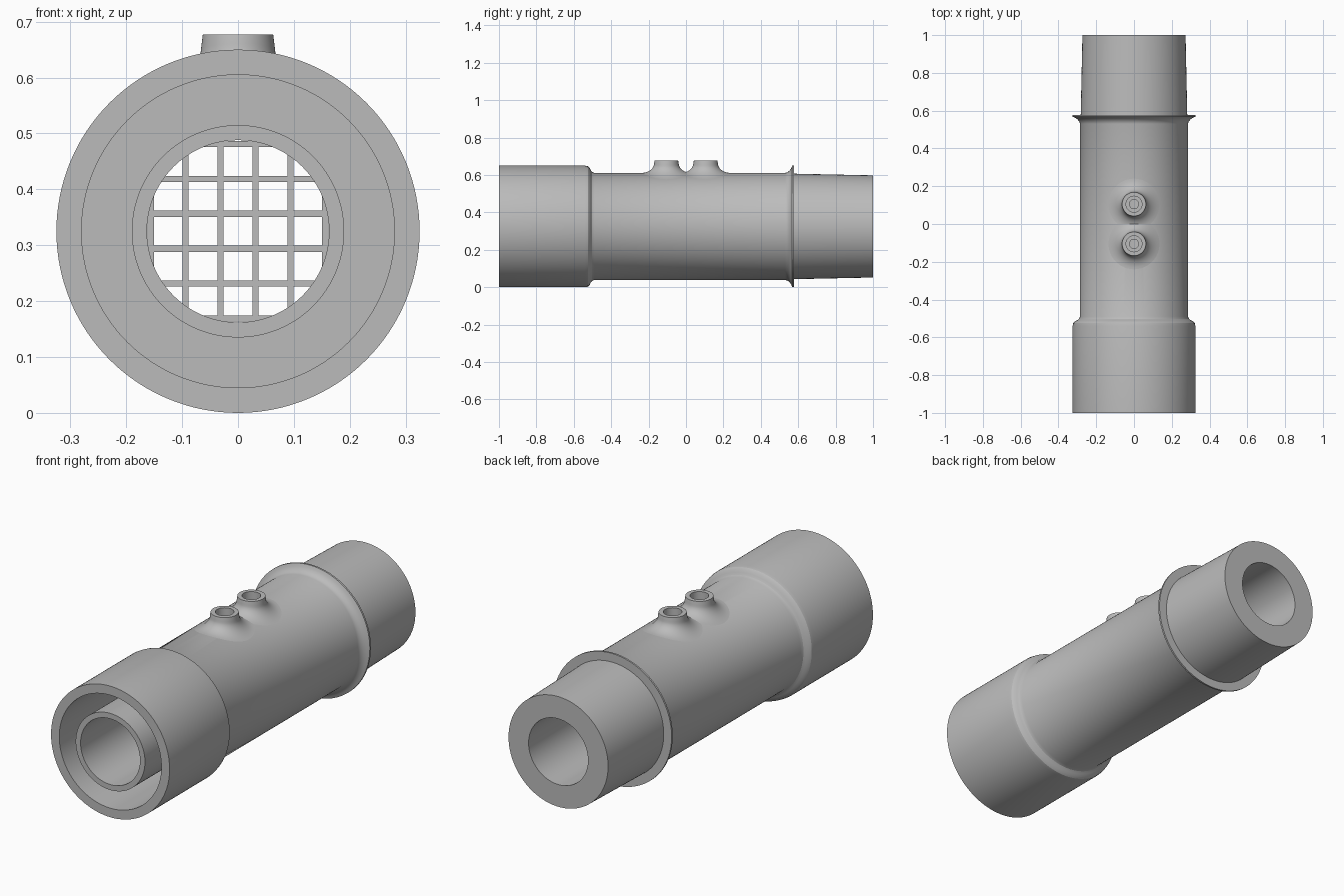
import bpy, bmesh, math

AXIS_Z = 0.325      # height of the tube axis
BODY_R = 0.286
BORE_R = 0.163
SEG = 128

cube = bpy.data.objects.get("Cube")
if cube:
    bpy.data.objects.remove(cube, do_unlink=True)

grey = bpy.data.materials.new("grey plastic")
grey.use_nodes = True
grey.diffuse_color = (0.5, 0.5, 0.5, 1)
grey.node_tree.nodes["Principled BSDF"].inputs["Base Color"].default_value = (0.5, 0.5, 0.5, 1)


def add_object(name, bm):
    mesh = bpy.data.meshes.new(name)
    bm.to_mesh(mesh)
    bm.free()
    mesh.materials.append(grey)
    obj = bpy.data.objects.new(name, mesh)
    bpy.context.collection.objects.link(obj)
    return obj


def smooth(obj, angle=30):
    bpy.ops.object.select_all(action='DESELECT')
    obj.select_set(True)
    bpy.context.view_layer.objects.active = obj
    bpy.ops.object.shade_smooth_by_angle(angle=math.radians(angle))


def skin(bm, rings, closed=False):
    """Bridge equal rings of points with quads."""
    loops = [[bm.verts.new(p) for p in ring] for ring in rings]
    pairs = list(zip(loops, loops[1:]))
    if closed:
        pairs.append((loops[-1], loops[0]))
    for a, b in pairs:
        n = len(a)
        for i in range(n):
            j = (i + 1) % n
            bm.faces.new((a[i], a[j], b[j], b[i]))


def circle(n):
    return [(math.cos(2 * math.pi * i / n), math.sin(2 * math.pi * i / n)) for i in range(n)]


# Tube: one closed profile (y, radius) turned around the long axis
profile = [
    (-1, 0.325), (-0.54, 0.325), (-0.525, 0.322), (-0.515, 0.313),      # socket
    (-0.51, 0.302), (-0.503, 0.292), (-0.49, BODY_R),
    (0.53, BODY_R), (0.543, 0.29), (0.555, 0.3), (0.563, 0.312),        # flared collar
    (0.568, 0.325), (0.577, 0.325), (0.577, 0.282),
    (1, 0.273), (1, BORE_R),                                            # tapered spigot
    (-1, BORE_R), (-1, 0.19), (-0.54, 0.19), (-0.54, 0.28), (-1, 0.28), # inner tube, recess
]
bm = bmesh.new()
skin(bm, [[(r * c, y, AXIS_Z + r * s) for c, s in circle(SEG)] for y, r in profile], closed=True)
bmesh.ops.recalc_face_normals(bm, faces=bm.faces[:])
tube = add_object("tube_body", bm)

# Pressure ports
PORT_Y = 0.105
PORT_TOP = 0.677
RIM_R, HOLE_R, FOOT_R = 0.063, 0.042, 0.135
PORT_SEG = 64


def drill(name, radius, y, bottom):
    """Cut a vertical hole in the tube, from the given height upwards."""
    bm = bmesh.new()
    skin(bm, [[(radius * c, y + radius * s, z) for c, s in circle(PORT_SEG)] for z in (bottom, 0.8)])
    bmesh.ops.holes_fill(bm, edges=bm.edges[:])
    bmesh.ops.recalc_face_normals(bm, faces=bm.faces[:])
    cutter = add_object(name, bm)
    cutter.hide_render = True
    mod = tube.modifiers.new(name, 'BOOLEAN')
    mod.operation, mod.solver, mod.object = 'DIFFERENCE', 'EXACT', cutter
    bpy.ops.object.select_all(action='DESELECT')
    bpy.context.view_layer.objects.active = tube
    tube.select_set(True)
    bpy.ops.object.modifier_apply(modifier=name)
    bpy.data.objects.remove(cutter, do_unlink=True)


def port(name, y):
    def on_body(r, lift):
        return [(r * c, y + r * s, AXIS_Z + math.sqrt(BODY_R ** 2 - (r * c) ** 2) + lift)
                for c, s in circle(PORT_SEG)]

    def flat(r, z):
        return [(r * c, y + r * s, z) for c, s in circle(PORT_SEG)]

    # Concave fillet from the body up to the neck, then rim and bore
    rings = []
    for k in range(11):
        a = math.pi / 2 * k / 10
        r = FOOT_R - (FOOT_R - RIM_R - 0.003) * math.sin(a)
        rings.append(on_body(r, 0.05 * (1 - math.cos(a))))
    rings += [flat(RIM_R, PORT_TOP), flat(HOLE_R, PORT_TOP), on_body(HOLE_R, 0)]
    bm = bmesh.new()
    skin(bm, rings)
    bm.normal_update()
    if max(bm.faces, key=lambda f: f.calc_center_median().z).normal.z < 0:
        bmesh.ops.reverse_faces(bm, faces=bm.faces[:])
    smooth(add_object(name, bm), 40)


for label, y in (("front", -PORT_Y), ("back", PORT_Y)):
    drill(label + "_port_socket", HOLE_R, y, 0.54)
    drill(label + "_port_channel", 0.024, y, AXIS_Z + 0.1)
    port(label + "_port", y)
smooth(tube)

# Mesh screen across the bore, between the two ports
PITCH, BAR = 0.0625, 0.011
bm = bmesh.new()
for k in range(6):
    d = (k - 2.5) * PITCH
    length = 2 * math.sqrt((BORE_R + 0.006) ** 2 - d ** 2)
    for upright in (True, False):
        size = (BAR, BAR, length) if upright else (length, BAR, BAR)
        pos = (d, 0, AXIS_Z) if upright else (0, 0, AXIS_Z + d)
        verts = bmesh.ops.create_cube(bm, size=1)["verts"]
        bmesh.ops.scale(bm, vec=size, verts=verts)
        bmesh.ops.translate(bm, vec=pos, verts=verts)
add_object("mesh_screen", bm)
